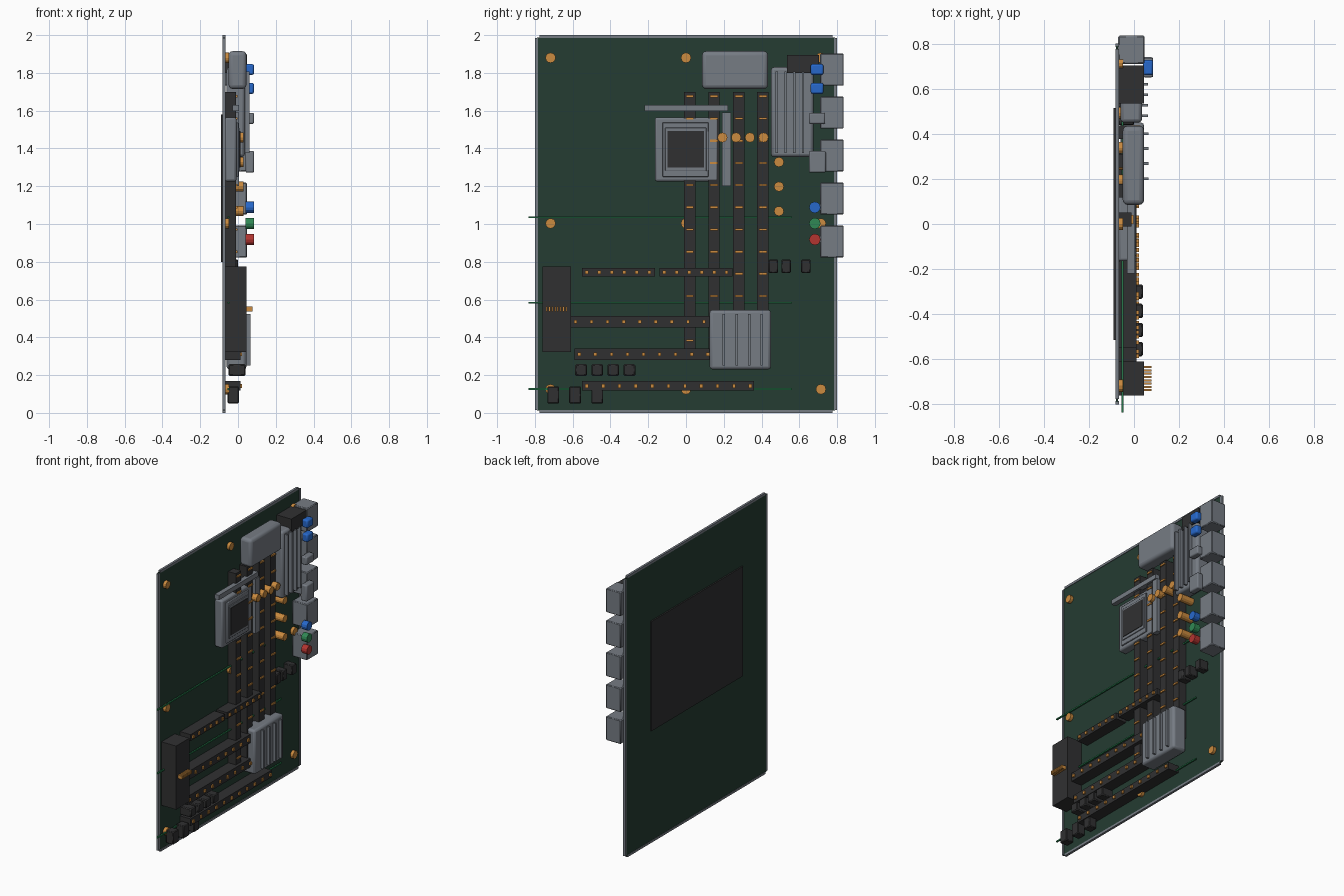
import bpy, math

cube = bpy.data.objects.get("Cube")
if cube:
    bpy.data.objects.remove(cube, do_unlink=True)


def material(name, r, g, b):
    m = bpy.data.materials.new(name)
    m.use_nodes = True
    m.diffuse_color = (r, g, b, 1)
    m.node_tree.nodes["Principled BSDF"].inputs["Base Color"].default_value = (r, g, b, 1)
    return m


BOARD = material("board_green", 0.018, 0.045, 0.032)
GRAY = material("metal_gray", 0.18, 0.20, 0.23)
DARK = material("black_plastic", 0.03, 0.03, 0.031)
COPPER = material("copper", 0.60, 0.26, 0.05)
TRACE = material("trace_green", 0.02, 0.19, 0.07)
BLUE = material("port_blue", 0.02, 0.14, 0.60)
JACK = material("jack_green", 0.03, 0.25, 0.09)
RED = material("jack_red", 0.45, 0.035, 0.03)

FACE = -0.07    # component side of the board
PORT = 0.045    # outer face of the tall connectors


def box(name, mat, x, y, z, bevel=0.0, segments=2):
    """Box from (min, max) pairs."""
    bpy.ops.mesh.primitive_cube_add(size=1, location=[sum(r) / 2 for r in (x, y, z)])
    ob = bpy.context.object
    ob.name = name
    ob.scale = [r[1] - r[0] for r in (x, y, z)]
    bpy.ops.object.transform_apply(location=False, rotation=False, scale=True)
    ob.data.materials.append(mat)
    if bevel:
        mod = ob.modifiers.new("soft_edges", "BEVEL")
        mod.width, mod.segments = bevel, segments
        bpy.ops.object.shade_smooth_by_angle(angle=math.radians(40))
    return ob


def around(c, size):
    return (c - size / 2, c + size / 2)


def disc(name, mat, x, y, z, radius, sides=12):
    """Cylinder whose axis points away from the board."""
    bpy.ops.mesh.primitive_cylinder_add(vertices=sides, radius=radius, depth=x[1] - x[0],
                                        location=(sum(x) / 2, y, z), rotation=(0, math.pi / 2, 0))
    ob = bpy.context.object
    ob.name = name
    ob.data.materials.append(mat)


# Circuit board, edge rails and back plate
box("circuit_board", BOARD, (-0.08, FACE), (-0.79, 0.79), (0.012, 1.988))
box("back_plate", DARK, (-0.09, -0.08), (-0.515, 0.515), (0.80, 1.58))
for z in (0.008, 1.992):
    box("end_rail", GRAY, (-0.082, -0.066), (-0.775, 0.775), around(z, 0.016))
for y in (-0.792, 0.792):
    box("side_rail", GRAY, (-0.082, -0.066), around(y, 0.016), (0.016, 1.984))

# Mounting points
for y in (-0.717, 0, 0.714):
    for z in (0.125, 1.003, 1.88):
        disc("mounting_point", COPPER, (FACE, -0.048), y, z, 0.027)

# Long signal traces
for z in (0.127, 0.583, 1.035):
    box("signal_trace", TRACE, (-0.056, -0.046), (-0.835, 0.56), around(z, 0.009))

# Memory slots with contacts
for y in (0.02, 0.148, 0.28, 0.407):
    box("memory_slot", DARK, (FACE, -0.01), around(y, 0.06), (0.34, 1.70))
    for i in range(12):
        box("memory_contact", COPPER, (-0.02, -0.002), around(y, 0.042), around(1.676 - i * 0.1175, 0.012))

# Expansion slots: start, end, height, thickness, contact count and step
for y0, y1, z, thick, count, step in ((-0.55, -0.165, 0.745, 0.045, 6, 0.066),
                                      (-0.14, 0.245, 0.745, 0.045, 6, 0.066),
                                      (-0.61, 0.30, 0.483, 0.06, 11, 0.085),
                                      (-0.59, 0.32, 0.31, 0.06, 11, 0.085),
                                      (-0.55, 0.36, 0.143, 0.05, 11, 0.0865)):
    box("expansion_slot", DARK, (FACE, 0.012), (y0, y1), around(z, thick))
    for i in range(count):
        box("slot_contact", COPPER, (0.0, 0.022), around(y0 + 0.025 + i * step, 0.017), around(z, 0.02))

# Processor socket, frame, chip and retention bars
box("socket_base", GRAY, (FACE, -0.008), (-0.165, 0.17), (1.225, 1.565), 0.012)
box("socket_frame", GRAY, (-0.01, 0.002), (-0.125, 0.12), (1.25, 1.538), 0.004)
box("processor_lid", GRAY, (0.0, 0.008), (-0.11, 0.108), (1.28, 1.51), 0.003)
box("processor_chip", DARK, (0.0, 0.012), (-0.097, 0.095), (1.30, 1.493))
box("retention_bar", GRAY, (-0.03, 0.005), (-0.22, 0.222), (1.597, 1.63))
box("retention_lever", GRAY, (-0.03, 0.005), (0.19, 0.238), (1.20, 1.59))


def heatsink(name, y, z, top, fin_top, fins):
    box(name, GRAY, (-0.06, top), y, z, 0.015)
    for c in fins:
        box(name + "_fin", GRAY, (top - 0.01, fin_top), around(c, 0.012), (z[0] + 0.022, z[1] - 0.022))


heatsink("chipset_heatsink", (0.125, 0.45), (0.23, 0.545), 0.045, 0.065, (0.20, 0.268, 0.335, 0.40))
heatsink("regulator_heatsink", (0.45, 0.675), (1.355, 1.83), 0.036, 0.062, (0.48, 0.527, 0.573, 0.62))

# Rounded block above the memory
box("cooling_block", GRAY, (-0.05, PORT), (0.085, 0.435), (1.715, 1.915), 0.022, 3)

# Power connectors and pins
box("side_power_connector", DARK, (FACE, PORT), (-0.76, -0.61), (0.323, 0.775))
for i in range(8):
    box("power_pin", COPPER, (0.04, 0.077), around(-0.737 + i * 0.0147, 0.009), around(0.55, 0.024))
box("top_power_connector", DARK, (FACE, PORT), (0.535, 0.703), (1.80, 1.895))

# Rear ports
for i in range(5):
    z = 0.907 + i * 0.2275
    box("rear_port", GRAY, (FACE, 0.047), (0.71, 0.835), around(z, 0.17), 0.005, 1)

# Port inserts and audio jacks
INSERT = (0.04, 0.085)
for z in (1.718, 1.818):
    box("blue_port", BLUE, INSERT, (0.66, 0.728), around(z, 0.058), 0.01)
box("small_gray_port", GRAY, INSERT, (0.65, 0.737), (1.53, 1.588), 0.008)
box("large_gray_port", GRAY, INSERT, (0.65, 0.74), (1.272, 1.387), 0.008)
for z, mat in ((0.918, RED), (1.003, JACK), (1.088, BLUE)):
    disc("audio_jack", mat, INSERT, 0.682, z, 0.03)

# Capacitors
for y, z in [(0.193 + i * 0.0725, 1.458) for i in range(4)] + [(0.492, 1.068 + i * 0.13) for i in range(3)]:
    disc("capacitor", COPPER, (FACE, 0.028), y, z, 0.026)

# Small headers and sockets
for i in range(4):
    box("panel_header", DARK, (-0.05, 0.04), around(-0.555 + i * 0.085, 0.063), around(0.227, 0.062), 0.006, 1)
for y in (-0.703, -0.587, -0.47):
    box("bottom_header", DARK, (-0.055, 0.005), around(y, 0.063), (0.05, 0.14), 0.005, 1)
for y in (0.463, 0.53, 0.635):
    box("data_socket", DARK, (FACE, 0.0), around(y, 0.05), (0.74, 0.812), 0.005, 1)
